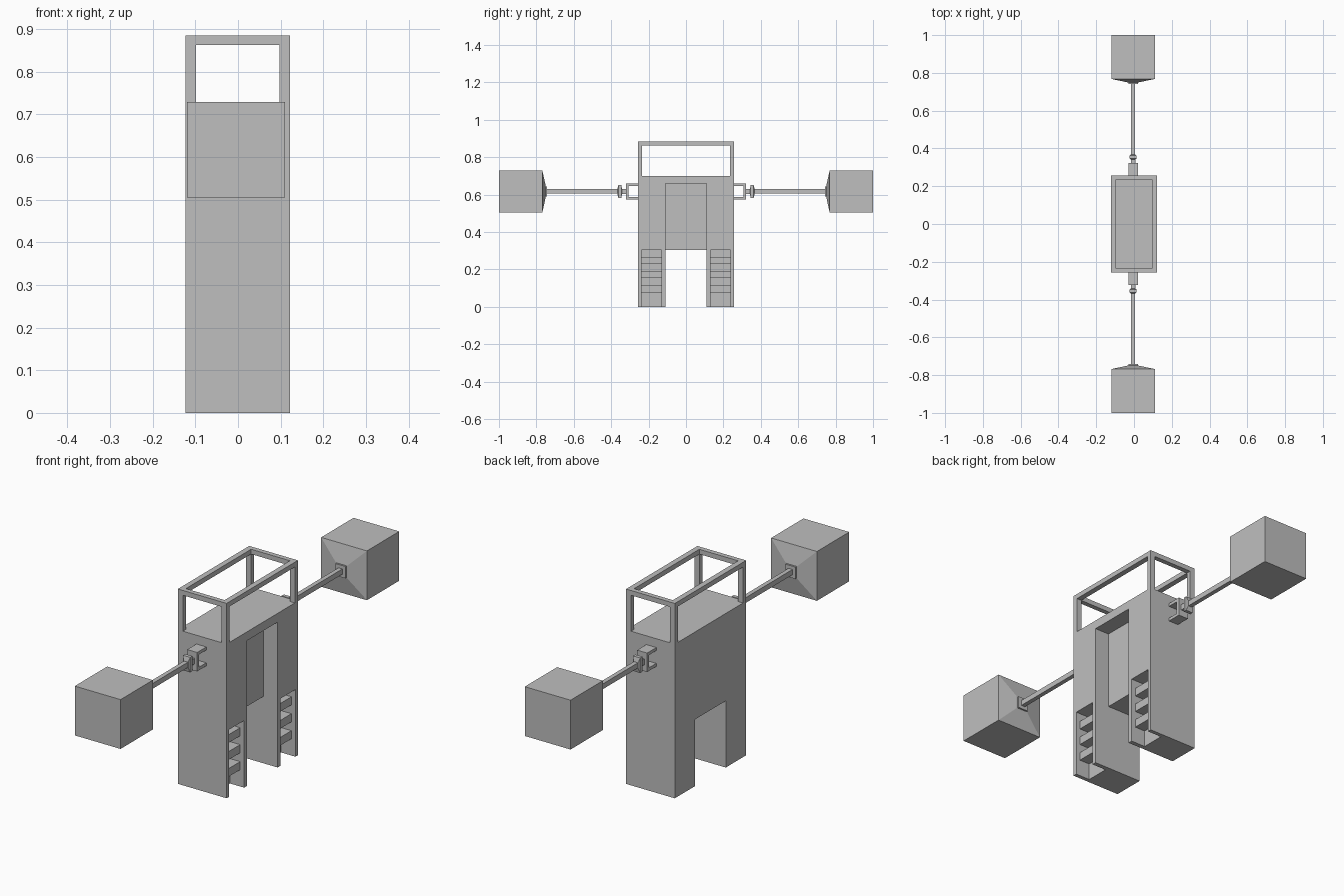
import bpy
import bmesh

scene_cube = bpy.data.objects.get("Cube")
if scene_cube:
    bpy.data.objects.remove(scene_cube, do_unlink=True)

# One plain grey for the whole model
grey = bpy.data.materials.new("plain_grey")
grey.use_nodes = True
colour = (0.52, 0.52, 0.52, 1)
grey.diffuse_color = colour
grey.node_tree.nodes["Principled BSDF"].inputs["Base Color"].default_value = colour


def finish(name, bm):
    bmesh.ops.recalc_face_normals(bm, faces=bm.faces)
    mesh = bpy.data.meshes.new(name)
    bm.to_mesh(mesh)
    bm.free()
    mesh.materials.append(grey)
    obj = bpy.data.objects.new(name, mesh)
    bpy.context.collection.objects.link(obj)
    return obj


def slab(name, profile, x0, x1):
    """Extrude a closed (y, z) profile from x0 to x1."""
    bm = bmesh.new()
    face = bm.faces.new([bm.verts.new((x0, y, z)) for y, z in profile])
    out = bmesh.ops.extrude_face_region(bm, geom=[face])["geom"]
    moved = [v for v in out if isinstance(v, bmesh.types.BMVert)]
    bmesh.ops.translate(bm, verts=moved, vec=(x1 - x0, 0, 0))
    return finish(name, bm)


def box(name, xs, ys, zs):
    (y0, y1), (z0, z1) = sorted(ys), zs
    return slab(name, [(y0, z0), (y1, z0), (y1, z1), (y0, z1)], *xs)


def loft(name, side, sections, cx, cz):
    """Join rectangular sections (distance, half width, half height) along y."""
    bm = bmesh.new()
    rings = []
    for d, w, h in sections:
        rings.append([bm.verts.new((cx + sx * w, side * d, cz + sz * h))
                      for sx, sz in ((-1, -1), (1, -1), (1, 1), (-1, 1))])
    for a, b in zip(rings, rings[1:]):
        for i in range(4):
            j = (i + 1) % 4
            bm.faces.new((a[i], a[j], b[j], b[i]))
    bm.faces.new(rings[0])
    bm.faces.new(rings[-1])
    return finish(name, bm)


BACK, INNER, FACE = -0.123, 0.05, 0.122
HALF, DECK, RAIL = 0.256, 0.70, 0.885
DOOR, ARCH, ALCOVE = 0.11, 0.303, 0.66
SLOT_IN, SLOT_OUT, SLOT_TOP = 0.13, 0.238, 0.305

# Rear body layer with the low arch
rear = [(HALF, 0), (HALF, DECK), (-HALF, DECK), (-HALF, 0),
        (-DOOR, 0), (-DOOR, ARCH), (DOOR, ARCH), (DOOR, 0)]
slab("body_rear", rear, BACK, INNER)

# Outer body layer with the tall alcove and two ladder slots
half = [(DOOR, ALCOVE), (DOOR, 0), (SLOT_IN, 0), (SLOT_IN, SLOT_TOP),
        (SLOT_OUT, SLOT_TOP), (SLOT_OUT, 0), (HALF, 0), (HALF, DECK)]
slab("body_outer", half + [(-y, z) for y, z in reversed(half)], INNER, FACE)

# Railing lengthwise bars
for label, xs in (("inner", (BACK, BACK + 0.025)), ("outer", (FACE - 0.025, FACE))):
    box("rail_long_" + label, xs, (-HALF + 0.022, HALF - 0.022), (RAIL - 0.022, RAIL))

arm_x, arm_z = -0.005, 0.617
for label, s in (("front", -1), ("back", 1)):
    # Railing posts and cross bar
    ends = (s * (HALF - 0.022), s * HALF)
    box("rail_post_inner_" + label, (BACK, BACK + 0.025), ends, (DECK, RAIL))
    box("rail_post_outer_" + label, (FACE - 0.025, FACE), ends, (DECK, RAIL))
    box("rail_cross_" + label, (BACK + 0.025, FACE - 0.025), ends, (RAIL - 0.022, RAIL))

    # Ladder rungs set back in the slot
    for i in range(3):
        z = 0.076 + 0.077 * i
        box(f"rung_{label}_{i + 1}", (INNER, FACE - 0.02),
            (s * SLOT_IN, s * SLOT_OUT), (z, z + 0.037))

    # Shoulder bracket
    c = [(HALF, 0.043), (0.322, 0.043), (0.322, -0.043), (HALF, -0.043),
         (HALF, -0.029), (0.307, -0.029), (0.307, 0.029), (HALF, 0.029)]
    slab("bracket_" + label, [(s * y, arm_z + z) for y, z in c],
         arm_x - 0.025, arm_x + 0.025)

    # Joint, rod and weight
    loft("joint_" + label, s, [(0.322, 0.012, 0.013), (0.342, 0.012, 0.013),
                               (0.346, 0.018, 0.034), (0.362, 0.018, 0.034),
                               (0.367, 0.012, 0.014)], arm_x, arm_z)
    loft("rod_" + label, s, [(0.365, 0.01, 0.012), (0.755, 0.01, 0.012)], arm_x, arm_z)
    loft("flange_" + label, s, [(0.742, 0.025, 0.027), (0.756, 0.025, 0.027)],
         arm_x, arm_z)
    loft("weight_" + label, s, [(0.75, 0.03, 0.03), (0.768, 0.115, 0.112),
                                (1.0, 0.115, 0.112)], arm_x, arm_z)
